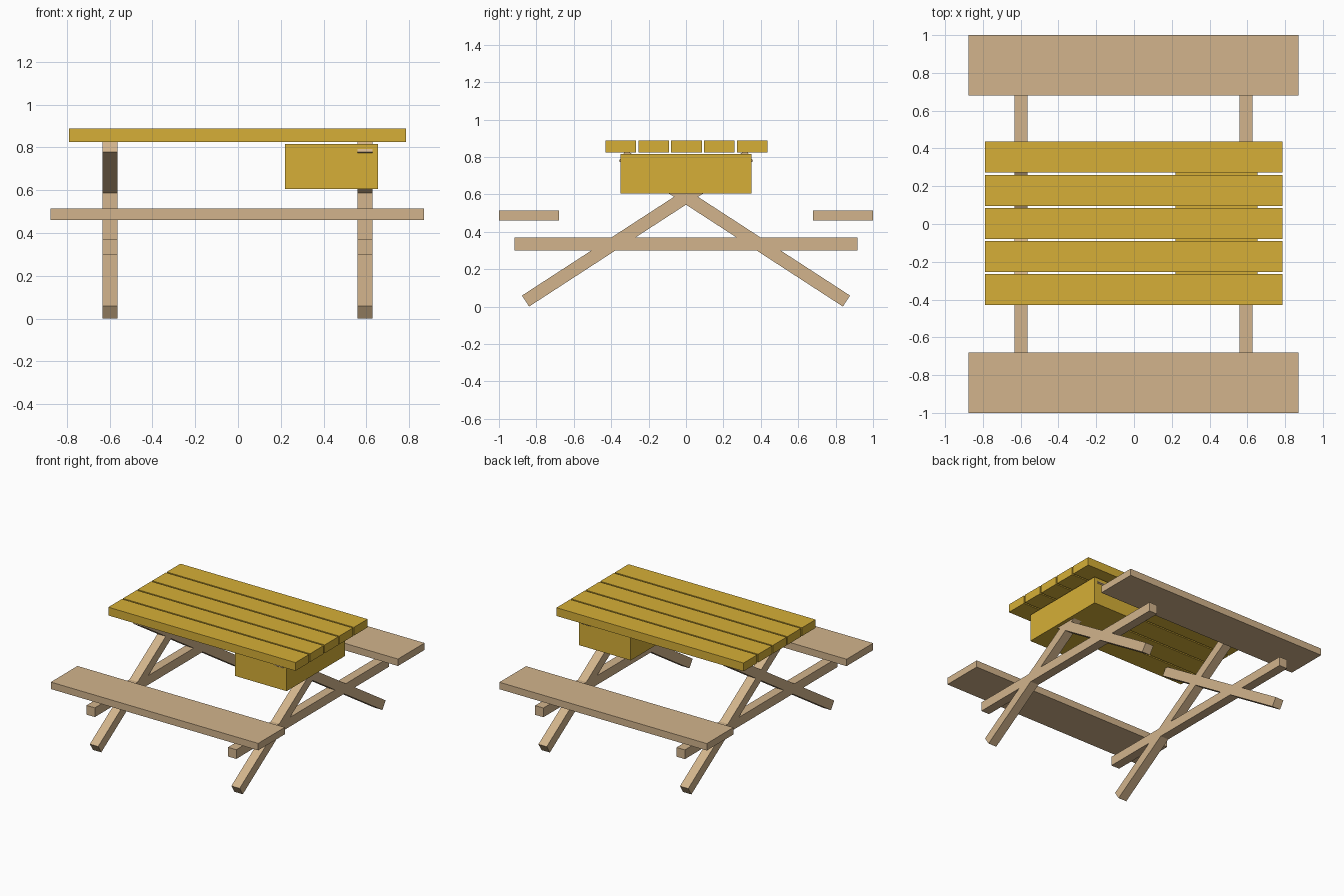
import bpy
import math

if "Cube" in bpy.data.objects:
    bpy.data.objects.remove(bpy.data.objects["Cube"])


def material(name, color):
    m = bpy.data.materials.new(name)
    m.diffuse_color = (*color, 1.0)
    m.use_nodes = True
    m.node_tree.nodes["Principled BSDF"].inputs["Base Color"].default_value = m.diffuse_color
    return m


TAN = material("tan_wood", (0.645, 0.456, 0.262))
GOLD = material("golden_wood", (0.670, 0.430, 0.038))


def box(name, center, size, mat, tilt=0.0):
    """Box of given full size, optionally tilted about the x axis."""
    bpy.ops.mesh.primitive_cube_add(size=1, location=center, rotation=(tilt, 0, 0))
    ob = bpy.context.object
    ob.name = name
    ob.scale = size
    ob.data.materials.append(mat)
    return ob


# Table top planks
for i in range(5):
    box(f"top_plank_{i + 1}", (-0.0025, 0.003 + (i - 2) * 0.1755, 0.8565),
        (1.575, 0.164, 0.063), GOLD)

# Storage box under the top
box("storage_box", (0.4375, 0, 0.71), (0.435, 0.70, 0.21), GOLD)

# Bench seats
for side, label in ((-1, "front"), (1, "back")):
    box(f"{label}_bench", (-0.0025, side * 0.84, 0.487), (1.745, 0.32, 0.053), TAN)

# Crossed legs and the beams joining them
foot, head = (0.858, 0.03), (-0.34, 0.808)
dy, dz = head[0] - foot[0], head[1] - foot[1]
length = math.hypot(dy, dz)
mid_y, mid_z = (foot[0] + head[0]) / 2, (foot[1] + head[1]) / 2
angle = math.atan2(dz, -dy)
for x, label in ((-0.598, "left"), (0.593, "right")):
    for side, end in ((1, "back"), (-1, "front")):
        box(f"{label}_{end}_leg", (x, side * mid_y, mid_z),
            (0.07, length, 0.07), TAN, -side * angle)
    box(f"{label}_cross_beam", (x, 0, 0.334), (0.07, 1.834, 0.07), TAN)
